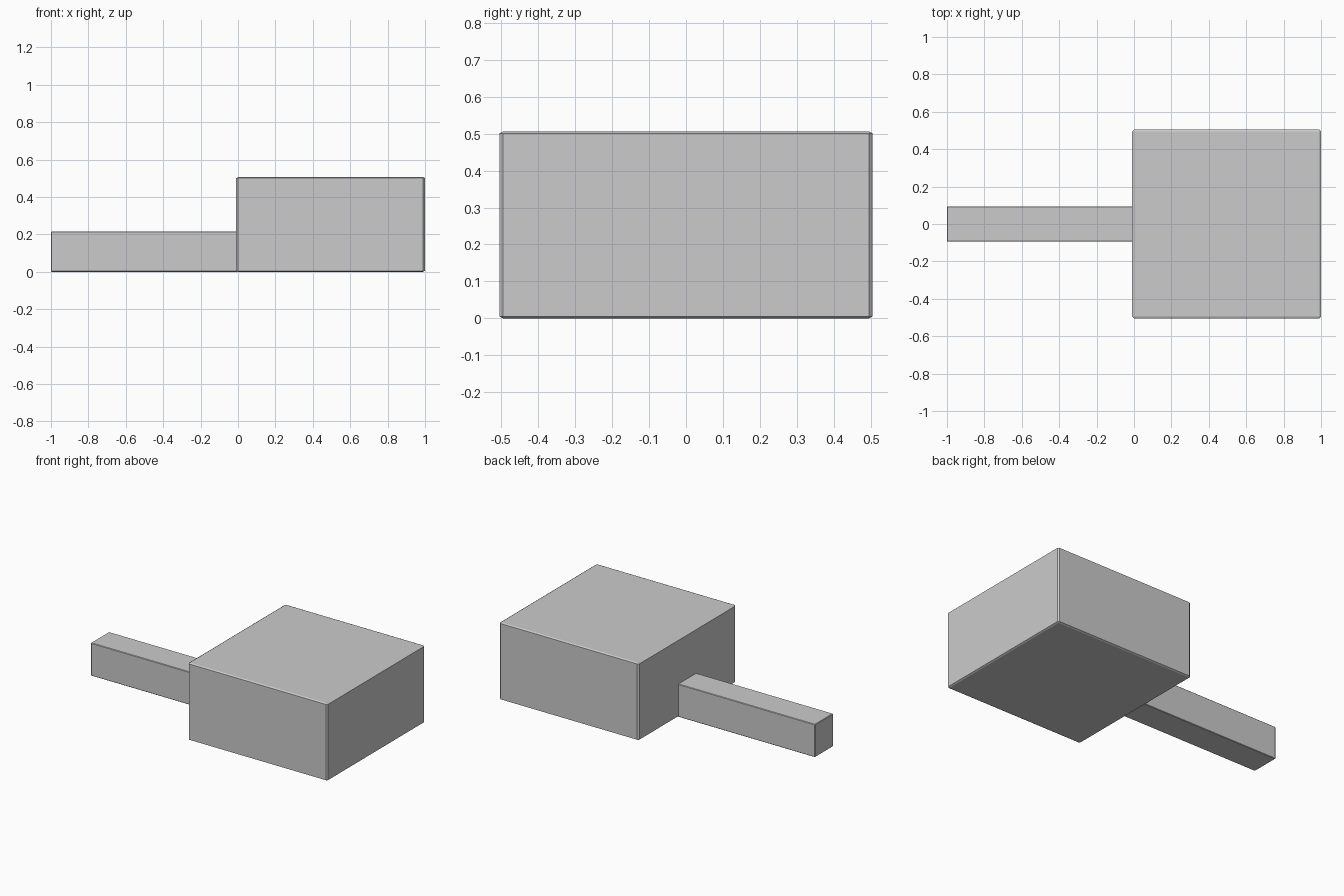
import bpy
import bmesh

if "Cube" in bpy.data.objects:
    bpy.data.objects.remove(bpy.data.objects["Cube"])


def chamfered_block(name, x, y, z, chamfer):
    """Box spanning the given ranges, with a narrow chamfer scaled on each axis."""
    bm = bmesh.new()
    bmesh.ops.create_cube(bm, size=1)
    bmesh.ops.bevel(bm, geom=bm.edges[:], offset=0.01, segments=1,
                    affect='EDGES')
    for v in bm.verts:
        for i, (lo, hi) in enumerate((x, y, z)):
            c = v.co[i]
            # keep inner vertices at the requested chamfer depth
            side = 1 if c > 0 else -1
            inset = chamfer[i] if abs(c) < 0.499 else 0
            v.co[i] = (hi - inset) if side > 0 else (lo + inset)
    mesh = bpy.data.meshes.new(name)
    bm.to_mesh(mesh)
    bm.free()
    obj = bpy.data.objects.new(name, mesh)
    bpy.context.collection.objects.link(obj)
    return obj


# Large head block
chamfered_block("head", (-0.01, 1.0), (-0.505, 0.505), (0, 0.506),
                (0.01, 0.01, 0.005))

# Narrow handle, ending just inside the head
chamfered_block("handle", (-1.0, 0.0), (-0.094, 0.094), (0, 0.215),
                (0.003, 0.003, 0.003))
